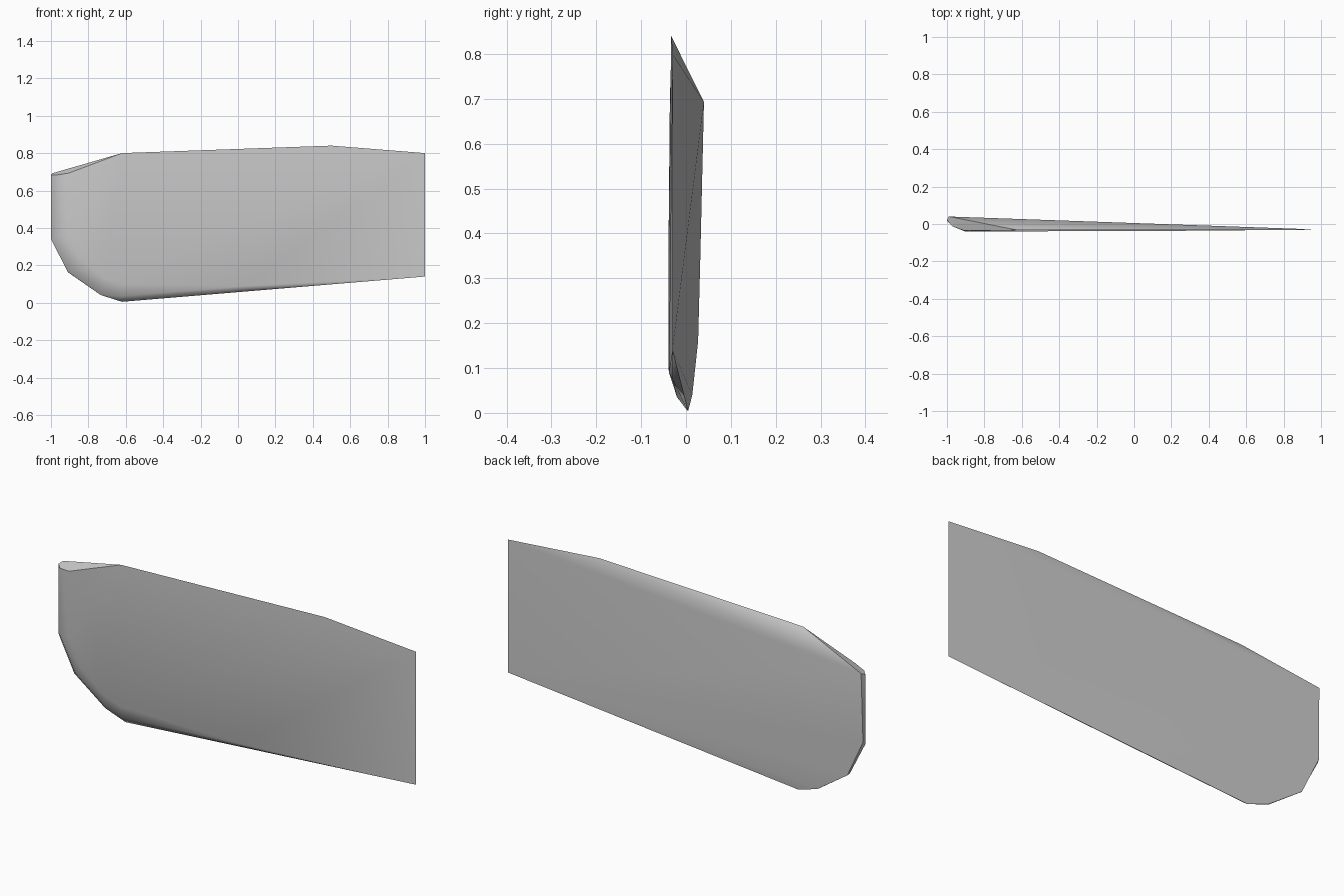
import bpy
import bmesh

cube = bpy.data.objects.get("Cube")
if cube:
    bpy.data.objects.remove(cube, do_unlink=True)

# One plain grey for the whole panel
grey = bpy.data.materials.new("light_grey")
grey.use_nodes = True
colour = (0.6, 0.6, 0.6, 1)
grey.diffuse_color = colour
grey.node_tree.nodes["Principled BSDF"].inputs["Base Color"].default_value = colour

# Rails run down the rounded end, along the belly, from back to front
rails_points = [
    [(-.99, .04, .693), (-.995, .032, .35), (-.905, .027, .16),
     (-.73, .014, .04), (-.62, .005, .005), (.05, -.0095, .061)],
    [(-1, .02, .683), (-1, .018, .34), (-.91, .015, .165),
     (-.735, .008, .042), (-.62, .003, .005), (.05, -.01, .061)],
    [(-.97, -.013, .683), (-.97, -.013, .35), (-.885, -.015, .185),
     (-.725, -.019, .07), (-.62, -.02, .035), (.05, -.03, .075)],
    [(-.905, -.036, .693), (-.905, -.039, .37), (-.835, -.039, .23),
     (-.71, -.039, .13), (-.62, -.039, .1), (.05, -.038, .09)],
]

bm = bmesh.new()
rails = [[bm.verts.new(p) for p in rail] for rail in rails_points]
low_tip = bm.verts.new((1, -.03, .14))
high_tip = bm.verts.new((1, -.03, .8))
crest = bm.verts.new((.5, -.033, .84))
shoulder = bm.verts.new((-.62, -.033, .8))
back, front = rails[0], rails[-1]

# Rounded edge between the rails, running out to the thin tip
for a, b in zip(rails, rails[1:]):
    for i in range(len(a) - 1):
        bm.faces.new((a[i], a[i + 1], b[i + 1], b[i]))
    bm.faces.new((a[-1], low_tip, b[-1]))

# Front sheet
bm.faces.new(front + [low_tip, high_tip, crest, shoulder])

# Back sheet, fanned from the lower tip
for a, b in zip(back, back[1:]):
    if b is not back[-1]:
        bm.faces.new((low_tip, b, a))
bm.faces.new((low_tip, back[-1], back[-2]))
bm.faces.new((low_tip, back[0], high_tip))
bm.faces.new((high_tip, back[0], crest))

# Top bevel and the small cap at the blunt end
bm.faces.new((back[0], shoulder, crest))
bm.faces.new((back[0], front[0], shoulder))
bm.faces.new([rail[0] for rail in rails])

bmesh.ops.recalc_face_normals(bm, faces=bm.faces)
mesh = bpy.data.meshes.new("blade_panel")
bm.to_mesh(mesh)
bm.free()
mesh.materials.append(grey)
panel = bpy.data.objects.new("blade_panel", mesh)
bpy.context.collection.objects.link(panel)

# Soft shading with crisp edges
bpy.ops.object.select_all(action="DESELECT")
panel.select_set(True)
bpy.context.view_layer.objects.active = panel
bpy.ops.object.shade_smooth_by_angle(angle=0.8)
